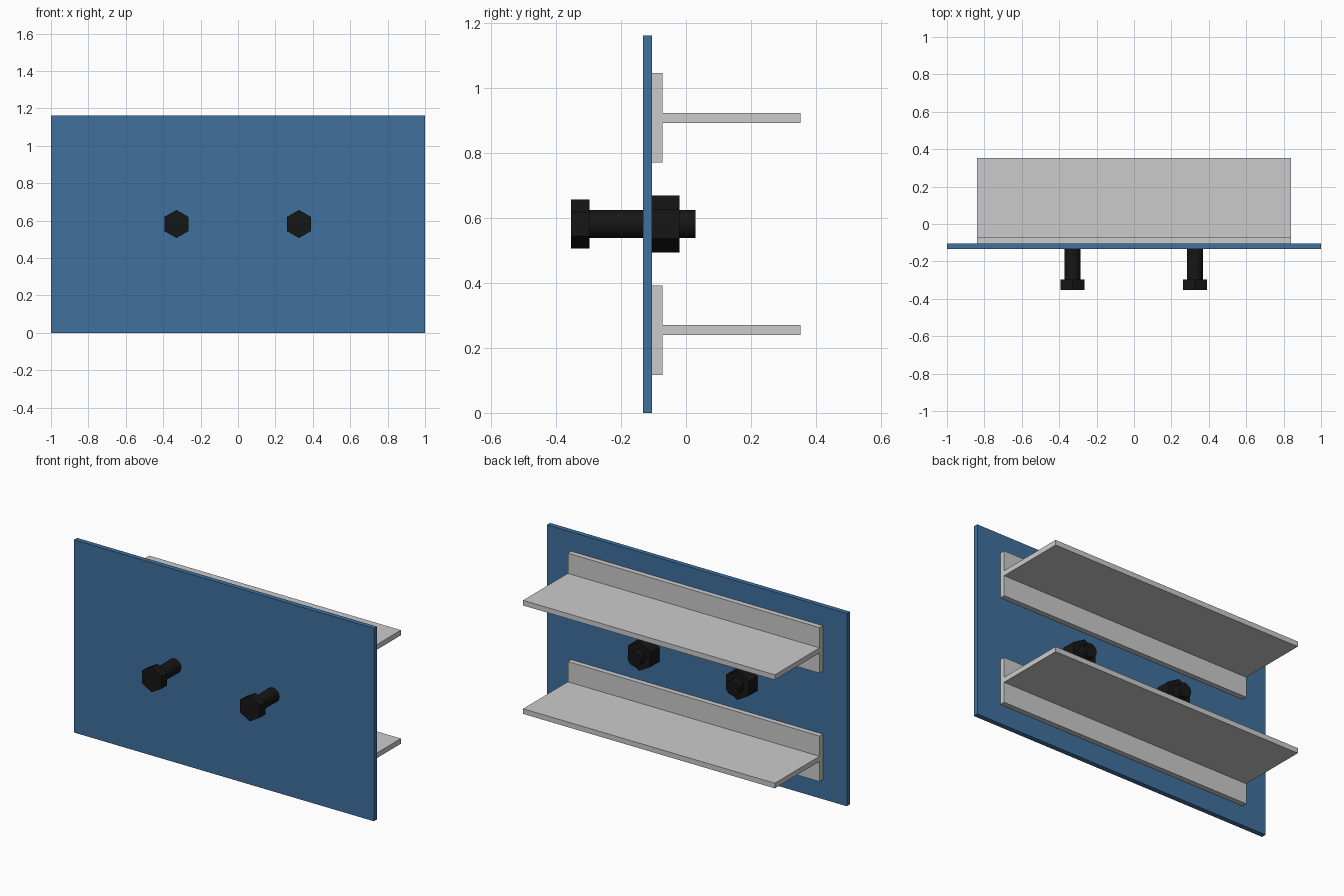
import bpy, bmesh, math
from mathutils import Vector

if "Cube" in bpy.data.objects:
    bpy.data.objects.remove(bpy.data.objects["Cube"])


def material(name, rgb):
    m = bpy.data.materials.new(name)
    m.diffuse_color = (*rgb, 1)
    m.use_nodes = True
    m.node_tree.nodes["Principled BSDF"].inputs["Base Color"].default_value = m.diffuse_color
    return m


blue = material("blue_paint", (0.05, 0.16, 0.34))
black = material("black_steel", (0.008, 0.008, 0.008))


def prism(name, points, direction, mat=None, smooth=False):
    """Extrude a closed outline along a direction."""
    bm = bmesh.new()
    face = bm.faces.new([bm.verts.new(p) for p in points])
    ext = bmesh.ops.extrude_face_region(bm, geom=[face], use_keep_orig=True)
    moved = [g for g in ext["geom"] if isinstance(g, bmesh.types.BMVert)]
    bmesh.ops.translate(bm, verts=moved, vec=Vector(direction))
    bmesh.ops.recalc_face_normals(bm, faces=bm.faces)
    mesh = bpy.data.meshes.new(name)
    bm.to_mesh(mesh)
    bm.free()
    ob = bpy.data.objects.new(name, mesh)
    bpy.context.collection.objects.link(ob)
    if mat:
        mesh.materials.append(mat)
    if smooth:
        bpy.ops.object.select_all(action='DESELECT')
        ob.select_set(True)
        bpy.context.view_layer.objects.active = ob
        bpy.ops.object.shade_smooth_by_angle(angle=math.radians(30))
    return ob


def rod(name, x, z, radius, y0, y1, sides, smooth=False):
    """Regular prism along y with a corner pointing up."""
    ring = [(x + radius * math.sin(math.tau * i / sides), y0,
             z + radius * math.cos(math.tau * i / sides)) for i in range(sides)]
    return prism(name, ring, (0, y1 - y0, 0), black, smooth)


BACK = -0.104   # rear face of the plate

# Front plate
prism("plate", [(-1, -0.133, 0), (1, -0.133, 0), (1, -0.133, 1.163), (-1, -0.133, 1.163)],
      (0, BACK + 0.133, 0), blue)

# T-section rails behind the plate
f, w, tip = 0.1375, 0.0155, 0.353
tee = [(BACK, -f), (-0.073, -f), (-0.073, -w), (tip, -w),
       (tip, w), (-0.073, w), (-0.073, f), (BACK, f)]
for label, z in (("lower", 0.255), ("upper", 0.909)):
    prism(label + "_rail", [(-0.84, y, z + dz) for y, dz in tee], (1.68, 0, 0))

# Bolts with hex heads in front and hex nuts behind
for label, x in (("left", -0.329), ("right", 0.326)):
    rod(label + "_bolt_head", x, 0.582, 0.075, -0.354, -0.298, 6)
    rod(label + "_bolt_shank", x, 0.582, 0.043, -0.298, 0.029, 32, True)
    rod(label + "_nut", x, 0.582, 0.088, BACK, -0.02, 6)
